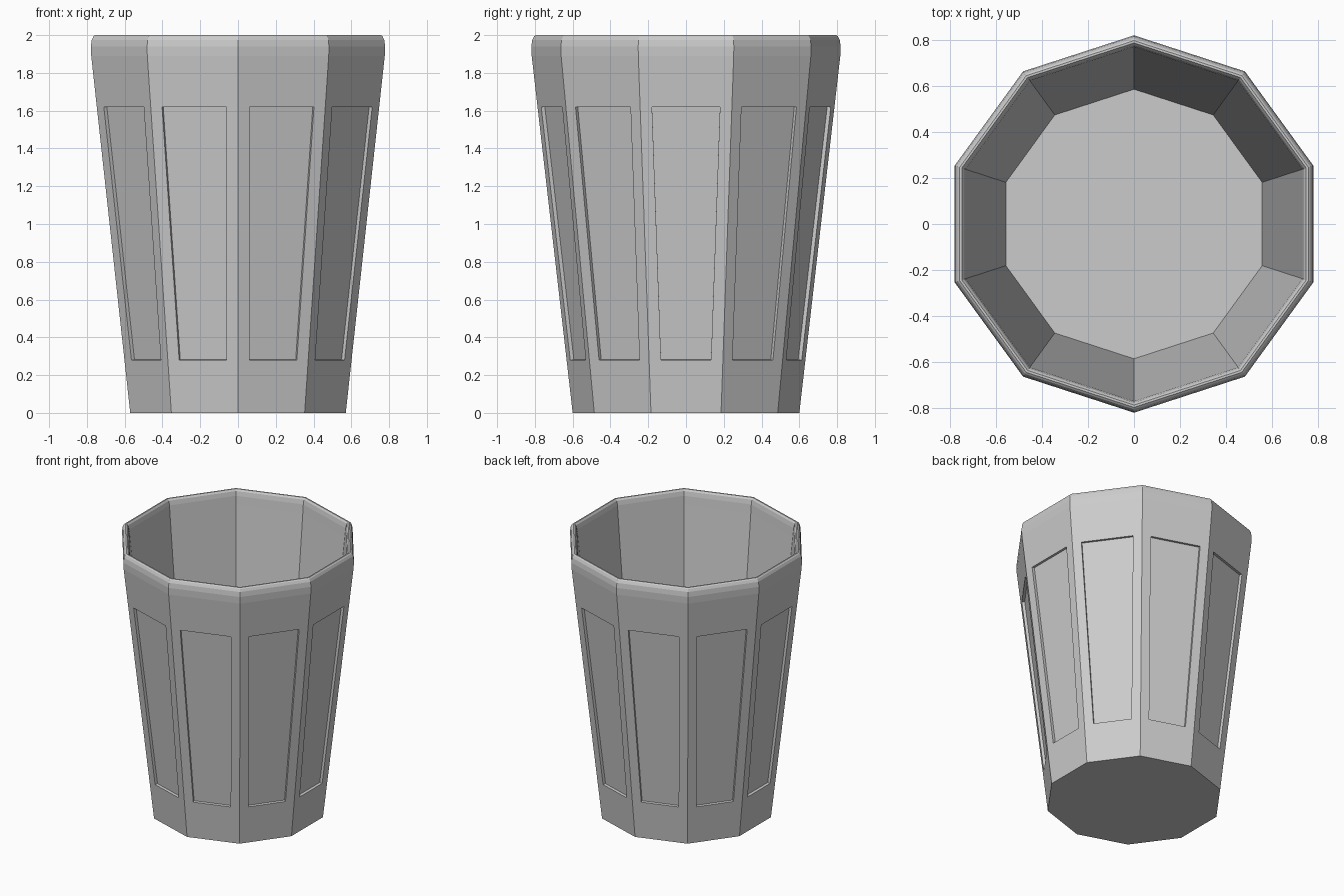
import bpy
import bmesh
from math import sin, cos, pi
from mathutils import Vector

cube = bpy.data.objects.get("Cube")
if cube:
    bpy.data.objects.remove(cube, do_unlink=True)

SIDES = 10
HALF = pi / SIDES
BASE_R, SHOULDER_R, SHOULDER_Z = 0.60, 0.817, 1.89
PANEL_BOTTOM, PANEL_TOP = 0.28, 1.62
MARGIN, DEPTH = 0.063, 0.02

# Rounded lip, then inner wall down to the floor: (corner radius, height)
LIP = [(SHOULDER_R, SHOULDER_Z), (0.819, 1.94), (0.814, 1.975), (0.805, 1.993),
       (0.796, 2.0), (0.786, 2.0), (0.776, 1.987), (0.769, 1.955),
       (0.763, 1.89), (0.585, 0.12)]


def material(name, value):
    mat = bpy.data.materials.new(name)
    mat.use_nodes = True
    colour = (value, value, value, 1)
    mat.diffuse_color = colour
    mat.node_tree.nodes["Principled BSDF"].inputs["Base Color"].default_value = colour
    return mat


def ring(bm, radius, z):
    angles = [-pi / 2 + 2 * HALF * i for i in range(SIDES)]
    return [bm.verts.new((radius * cos(a), radius * sin(a), z)) for a in angles]


def bridge(bm, lower, upper):
    """Join two loops of corners with quads."""
    n = len(lower)
    for i in range(n):
        j = (i + 1) % n
        bm.faces.new((lower[i], lower[j], upper[j], upper[i]))


def outer_radius(z):
    return BASE_R + (SHOULDER_R - BASE_R) * z / SHOULDER_Z


def recessed_facet(bm, index, corners):
    """Fill one outer side with a frame around a sunken panel."""
    a = -pi / 2 + HALF * (2 * index + 1)
    out = Vector((cos(a), sin(a), 0))
    side = Vector((-sin(a), cos(a), 0))
    points = []
    for z, sign in ((PANEL_BOTTOM, -1), (PANEL_BOTTOM, 1),
                    (PANEL_TOP, 1), (PANEL_TOP, -1)):
        r = outer_radius(z)
        half_width = r * sin(HALF) - MARGIN
        points.append(out * r * cos(HALF) + side * sign * half_width
                      + Vector((0, 0, z)))
    normal = (points[1] - points[0]).cross(points[3] - points[0]).normalized()
    rim = [bm.verts.new(p) for p in points]
    sunk = [bm.verts.new(p - normal * DEPTH) for p in points]
    bridge(bm, corners, rim)
    bridge(bm, rim, sunk)
    bm.faces.new(sunk)


bm = bmesh.new()

# Underside and panelled outer wall
base = ring(bm, BASE_R, 0)
bm.faces.new(list(reversed(base)))
loops = [ring(bm, r, z) for r, z in LIP]
shoulder = loops[0]
for i in range(SIDES):
    j = (i + 1) % SIDES
    recessed_facet(bm, i, (base[i], base[j], shoulder[j], shoulder[i]))

# Lip, inner wall and inner floor
for lower, upper in zip(loops, loops[1:]):
    bridge(bm, lower, upper)
bm.faces.new(loops[-1])

bmesh.ops.recalc_face_normals(bm, faces=bm.faces[:])
mesh = bpy.data.meshes.new("panelled_cup")
bm.to_mesh(mesh)
bm.free()
mesh.materials.append(material("light grey", 0.6))
cup = bpy.data.objects.new("panelled_cup", mesh)
bpy.context.collection.objects.link(cup)
